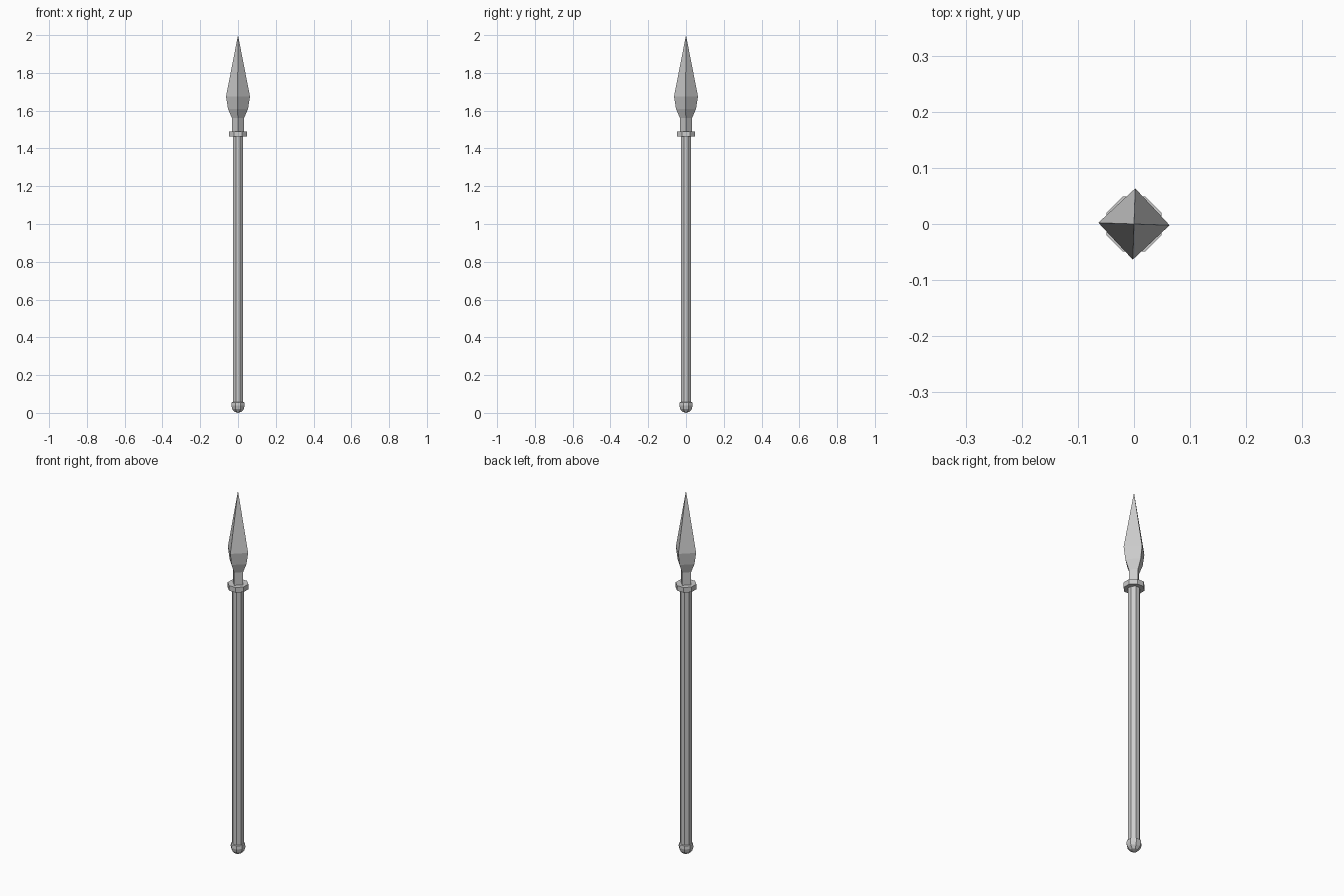
import bpy, bmesh, math

if "Cube" in bpy.data.objects:
    bpy.data.objects.remove(bpy.data.objects["Cube"])


def lathe(name, profile, sides, turn):
    """Faceted solid of revolution from (radius, z) points; radius 0 makes a pole."""
    bm = bmesh.new()
    rings = []
    for r, z in profile:
        if r == 0:
            rings.append([bm.verts.new((0, 0, z))])
            continue
        angles = [turn + math.tau * i / sides for i in range(sides)]
        rings.append([bm.verts.new((r * math.cos(a), r * math.sin(a), z)) for a in angles])
    for low, high in zip(rings, rings[1:]):
        for i in range(sides):
            j = (i + 1) % sides
            if len(low) == 1:
                bm.faces.new((low[0], high[j], high[i]))
            elif len(high) == 1:
                bm.faces.new((low[i], low[j], high[0]))
            else:
                bm.faces.new((low[i], low[j], high[j], high[i]))
    # flat end caps where the profile does not reach the axis
    if len(rings[0]) > 1:
        bm.faces.new(rings[0][::-1])
    if len(rings[-1]) > 1:
        bm.faces.new(rings[-1])
    mesh = bpy.data.meshes.new(name)
    bm.to_mesh(mesh)
    bm.free()
    obj = bpy.data.objects.new(name, mesh)
    bpy.context.collection.objects.link(obj)
    return obj


EIGHTH = math.pi / 8

# octagonal wooden pole
lathe("shaft", [(0.03, 0.03), (0.03, 1.465)], 8, EIGHTH)

# rounded butt cap
lathe("butt_cap", [(0, 0), (0.021, 0.006), (0.033, 0.02), (0.038, 0.038),
                   (0.036, 0.056), (0.029, 0.058)], 8, EIGHTH)

# collar between pole and blade
lathe("collar", [(0.053, 1.462), (0.053, 1.49)], 8, EIGHTH)

# four-sided blade with square neck, turned very slightly
lathe("spearhead", [(0.032, 1.48), (0.032, 1.56), (0.053, 1.61),
                    (0.0635, 1.675), (0, 2.0)], 4, math.radians(-2))
